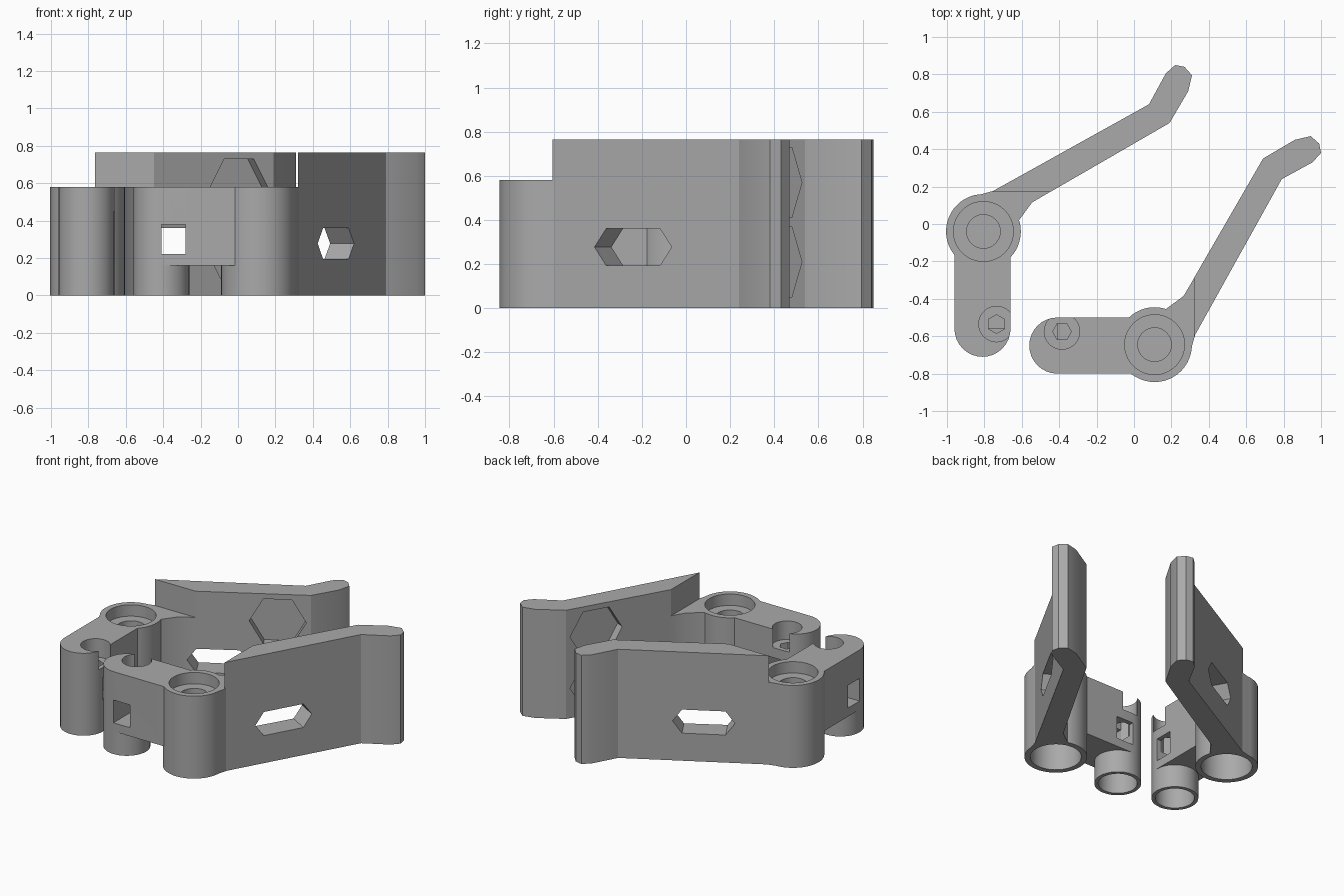
import bpy, bmesh, math
from mathutils import Matrix, Vector

cube = bpy.data.objects.get("Cube")
if cube:
    bpy.data.objects.remove(cube, do_unlink=True)

grey = bpy.data.materials.new("plain grey")
grey.use_nodes = True
COLOUR = (0.4, 0.4, 0.4, 1)
grey.diffuse_color = COLOUR
grey.node_tree.nodes["Principled BSDF"].inputs["Base Color"].default_value = COLOUR


def ring(c, r, n=32):
    step = 2 * math.pi / n
    return [(c[0] + r * math.cos(i * step), c[1] + r * math.sin(i * step)) for i in range(n)]


def prism(name, pts, z0, z1, matrix=Matrix()):
    """Extrude a flat outline from z0 to z1."""
    bm = bmesh.new()
    face = bm.faces.new([bm.verts.new((x, y, z0)) for x, y in pts])
    top = bmesh.ops.extrude_face_region(bm, geom=[face])["geom"]
    bmesh.ops.translate(bm, vec=(0, 0, z1 - z0),
                        verts=[g for g in top if isinstance(g, bmesh.types.BMVert)])
    bmesh.ops.transform(bm, matrix=matrix, verts=bm.verts)
    bmesh.ops.recalc_face_normals(bm, faces=bm.faces)
    mesh = bpy.data.meshes.new(name)
    bm.to_mesh(mesh)
    bm.free()
    obj = bpy.data.objects.new(name, mesh)
    bpy.context.collection.objects.link(obj)
    mesh.materials.append(grey)
    return obj


def select(obj):
    bpy.ops.object.select_all(action="DESELECT")
    obj.select_set(True)
    bpy.context.view_layer.objects.active = obj


def combine(target, other, operation):
    mod = target.modifiers.new("combine", "BOOLEAN")
    mod.operation, mod.solver, mod.object = operation, "EXACT", other
    select(target)
    bpy.ops.object.modifier_apply(modifier=mod.name)
    bpy.data.objects.remove(other, do_unlink=True)


def box(x0, x1, y0, y1):
    return [(x0, y0), (x1, y0), (x1, y1), (x0, y1)]


HUB, POST, SCREW = (0.11, -0.645), (-0.41, -0.65), (-0.385, -0.575)
LOW, HIGH = 0.58, 0.765

# Solid parts: hub, post, raised short arm, web and tall bent lever
lever = prism("front_lever", ring(HUB, 0.2, 48), 0, LOW)
solids = [
    prism("post", ring(POST, 0.15), 0, LOW),
    prism("short_arm", box(POST[0], HUB[0], -0.8, -0.5), 0.16, LOW),
    prism("web", [(0.15, -0.55), (0.17, -0.455), (0.265, -0.385), (0.325, -0.283),
                  (0.325, -0.6), (0.305, -0.67), (0.25, -0.72)], 0, LOW),
    prism("long_arm", [(0.32, -0.605), (0.79, 0.24), (0.955, 0.33), (1.0, 0.38), (0.99, 0.43),
                       (0.945, 0.47), (0.86, 0.45), (0.69, 0.35), (0.32, -0.29)], 0, HIGH),
]
for part in solids:
    combine(lever, part, "UNION")

# Frame on the inner face of the long arm: x along it, y up, z outwards
along = Vector((0.5, 0.866, 0))
out = Vector((0.866, -0.5, 0))


def arm_frame(x, y, z):
    m = Matrix((along, (0, 0, 1), out)).transposed().to_4x4()
    m.translation = (x, y, z)
    return m


slot = [(-0.2, 0), (-0.14, -0.083), (0.14, -0.083), (0.2, 0), (0.14, 0.083), (-0.14, 0.083)]
cutters = [
    prism("hub_counterbore", ring(HUB, 0.16, 48), 0.5, 0.7),
    prism("hub_hole", ring(HUB, 0.09), 0.42, 0.6),
    prism("hub_socket", ring(HUB, 0.163, 48), -0.1, 0.35),
    prism("post_socket", ring(POST, 0.125), -0.1, 0.15),
    prism("screw_pocket", ring(SCREW, 0.095), 0.45, 0.7),
    prism("screw_hole", ring(SCREW, 0.05, 6), 0.3, 0.5),
    prism("nut_window", box(-0.41, -0.28, -0.9, -0.4), 0.22, 0.38),
    prism("arm_slot", slot, -0.1, 0.3, arm_frame(0.385, -0.16, 0.277)),
]
for z in (0.21, 0.57):
    cutters.append(prism("hex_recess", ring((0, 0), 0.183, 6), -0.08, 0.065,
                         arm_frame(0.585, 0.165, z)))
for cutter in cutters:
    combine(lever, cutter, "DIFFERENCE")

# Second lever: reflected across the diagonal and shifted
twin = lever.copy()
twin.data = lever.data.copy()
twin.name = "back_lever"
bpy.context.collection.objects.link(twin)
swap = Matrix(((0, 1, 0, -0.16), (1, 0, 0, -0.15), (0, 0, 1, 0), (0, 0, 0, 1)))
twin.data.transform(swap)
twin.data.flip_normals()

for obj in (lever, twin):
    select(obj)
    bpy.ops.object.shade_smooth_by_angle(angle=math.radians(28))
